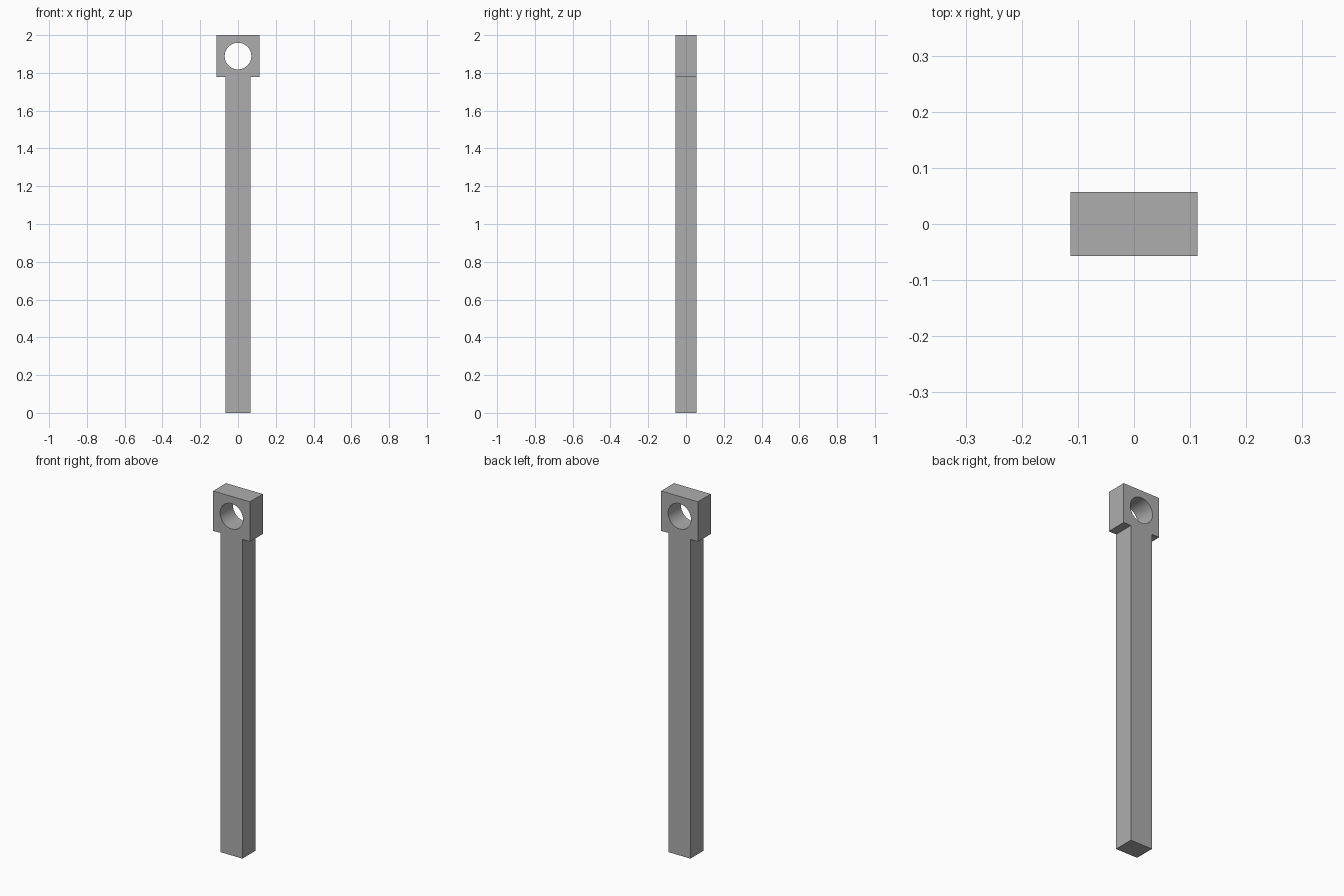
import bpy, bmesh, math

cube = bpy.data.objects.get("Cube")
if cube:
    bpy.data.objects.remove(cube, do_unlink=True)

DEPTH = 0.1134
HEAD_W, SHAFT_W = 0.1134, 0.067    # half widths
SHOULDER, TOP = 1.778, 2.0
HOLE_R = 0.0705

# Plain grey material
grey = bpy.data.materials.new("plain_grey")
grey.use_nodes = True
colour = (0.42, 0.42, 0.42, 1)
grey.diffuse_color = colour
grey.node_tree.nodes["Principled BSDF"].inputs["Base Color"].default_value = colour

# T-shaped bar: mirrored half profile, extruded front to back
half = [(SHAFT_W, 0), (SHAFT_W, SHOULDER), (HEAD_W, SHOULDER), (HEAD_W, TOP)]
outline = half + [(-x, z) for x, z in reversed(half)]
bm = bmesh.new()
face = bm.faces.new([bm.verts.new((x, -DEPTH / 2, z)) for x, z in outline])
new = bmesh.ops.extrude_face_region(bm, geom=[face])["geom"]
bmesh.ops.translate(bm, vec=(0, DEPTH, 0),
                    verts=[v for v in new if isinstance(v, bmesh.types.BMVert)])
bmesh.ops.recalc_face_normals(bm, faces=bm.faces)
mesh = bpy.data.meshes.new("bar_with_eye")
bm.to_mesh(mesh)
bm.free()
mesh.materials.append(grey)
bar = bpy.data.objects.new("bar_with_eye", mesh)
bpy.context.collection.objects.link(bar)

# Round hole through the middle of the head
bpy.ops.mesh.primitive_cylinder_add(vertices=64, radius=HOLE_R, depth=DEPTH * 2,
                                    location=(0, 0, (SHOULDER + TOP) / 2),
                                    rotation=(math.pi / 2, 0, 0))
cutter = bpy.context.object
cutter.name = "hole_cutter"
cutter.hide_render = True
cutter.data.materials.append(grey)
cut = bar.modifiers.new("hole", "BOOLEAN")
cut.operation = "DIFFERENCE"
cut.solver = "EXACT"
cut.object = cutter

bpy.ops.object.select_all(action="DESELECT")
bar.select_set(True)
bpy.context.view_layer.objects.active = bar
bpy.ops.object.modifier_apply(modifier=cut.name)
bpy.data.objects.remove(cutter, do_unlink=True)
bpy.ops.object.shade_smooth_by_angle(angle=math.radians(30))
